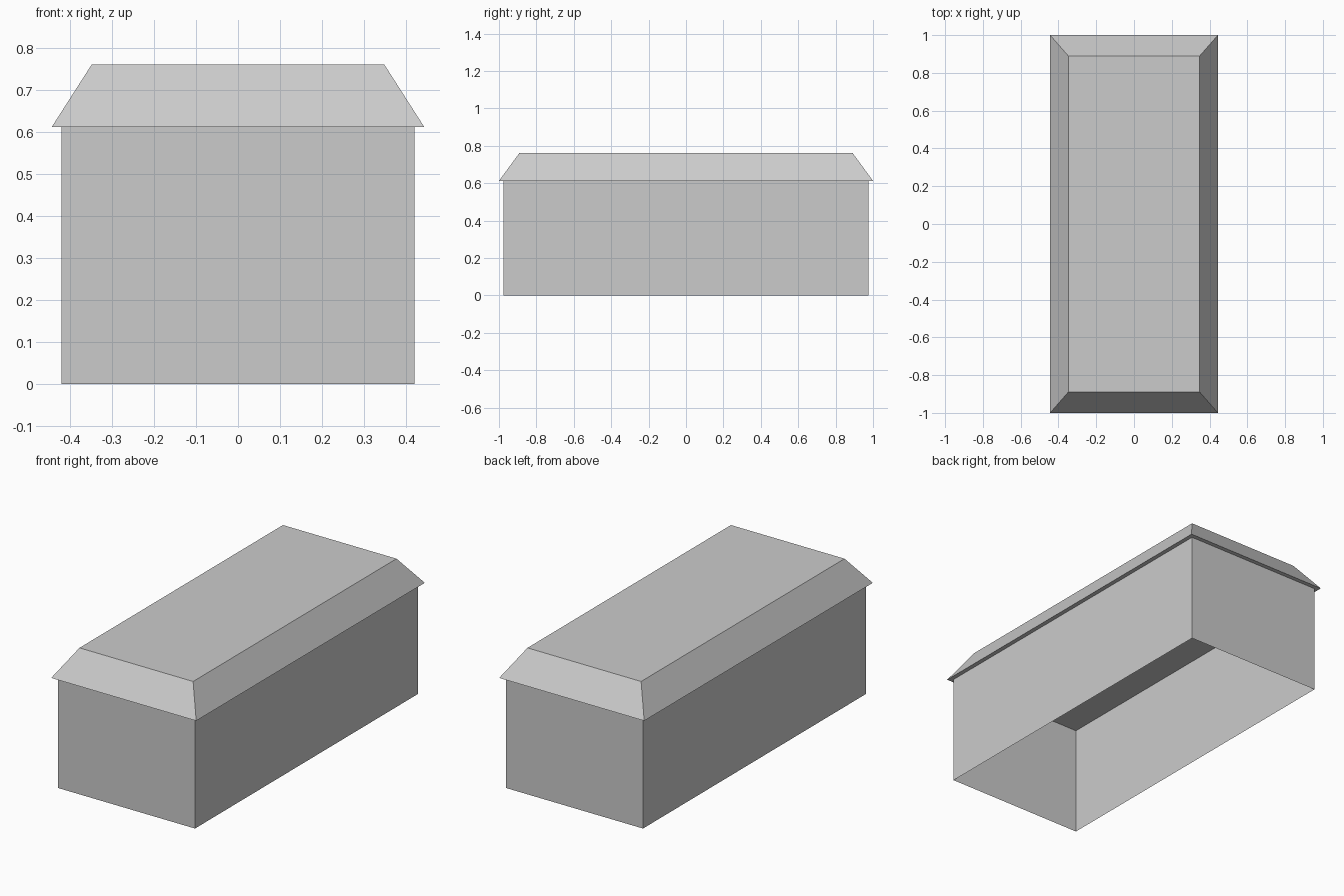
import bpy
import bmesh

cube = bpy.data.objects.get("Cube")
if cube:
    bpy.data.objects.remove(cube, do_unlink=True)

grey = bpy.data.materials.new("plain grey")
grey.use_nodes = True
colour = (0.6, 0.6, 0.6, 1)
grey.diffuse_color = colour
grey.node_tree.nodes["Principled BSDF"].inputs["Base Color"].default_value = colour


def ring(bm, half_x, half_y, z):
    corners = [(-1, -1), (1, -1), (1, 1), (-1, 1)]
    return [bm.verts.new((sx * half_x, sy * half_y, z)) for sx, sy in corners]


def tapered_box(name, bottom, top, capped):
    """Four sides between two rectangles, with optional end faces."""
    bm = bmesh.new()
    low, high = ring(bm, *bottom), ring(bm, *top)
    for i in range(4):
        j = (i + 1) % 4
        bm.faces.new((low[i], low[j], high[j], high[i]))
    if capped:
        bm.faces.new(high)
        bm.faces.new(low[::-1])
    mesh = bpy.data.meshes.new(name)
    bm.to_mesh(mesh)
    bm.free()
    mesh.materials.append(grey)
    obj = bpy.data.objects.new(name, mesh)
    bpy.context.collection.objects.link(obj)
    return obj


EAVES = 0.612

# Thin walls, open underneath
tapered_box("walls", (0.42, 0.976, 0), (0.42, 0.976, EAVES), capped=False)

# Flat-topped roof with sloping sides and a closed underside
tapered_box("roof", (0.444, 1.0, EAVES), (0.348, 0.89, 0.762), capped=True)
